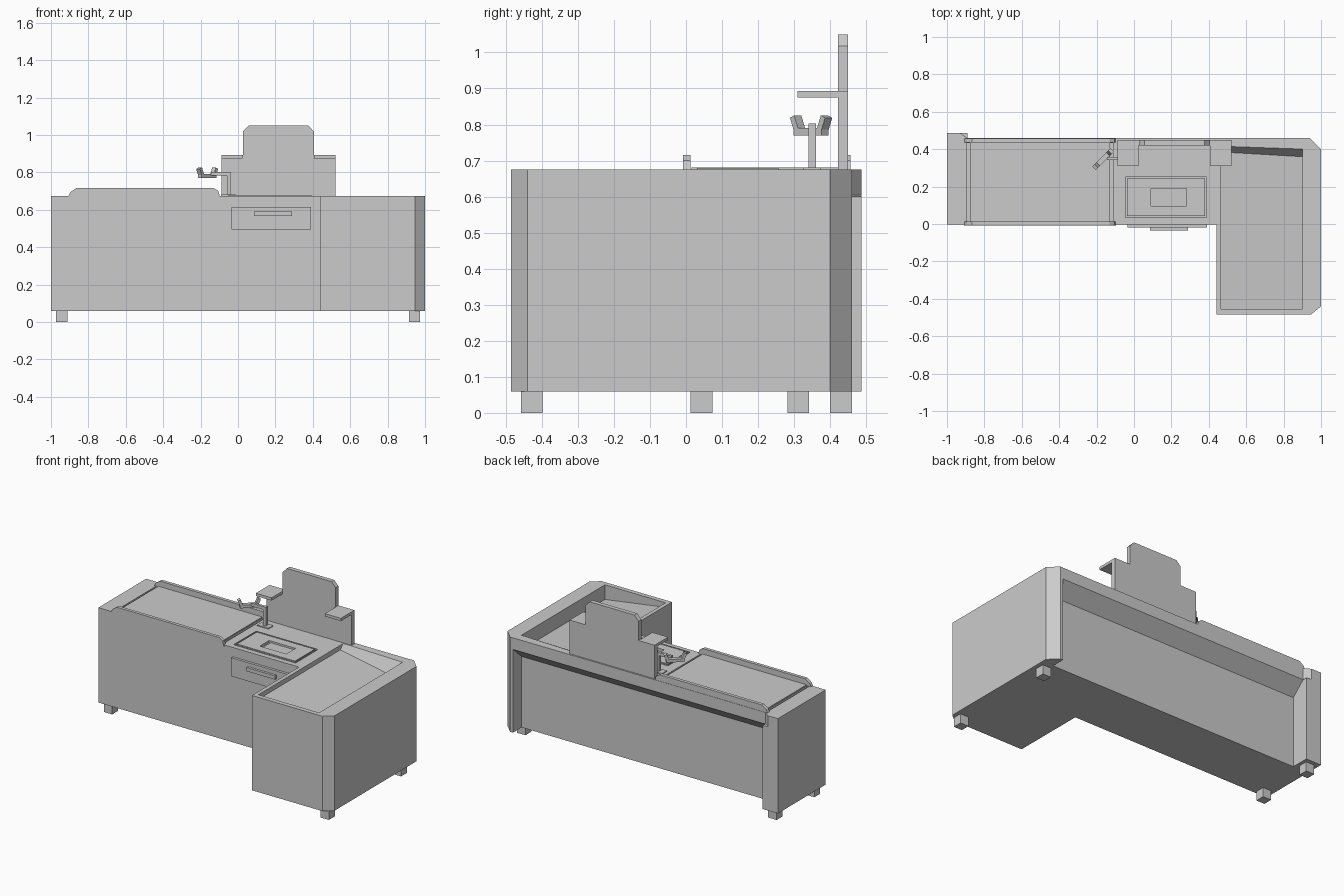
import bpy, bmesh, math
from mathutils import Matrix, Vector

if "Cube" in bpy.data.objects:
    bpy.data.objects.remove(bpy.data.objects["Cube"], do_unlink=True)

GREY = bpy.data.materials.new("light grey")
GREY.use_nodes = True
GREY.diffuse_color = (0.6, 0.6, 0.6, 1)
GREY.node_tree.nodes["Principled BSDF"].inputs["Base Color"].default_value = (0.6, 0.6, 0.6, 1)


def finish(name, bm):
    bmesh.ops.remove_doubles(bm, verts=bm.verts, dist=0.0001)
    bmesh.ops.recalc_face_normals(bm, faces=bm.faces)
    mesh = bpy.data.meshes.new(name)
    bm.to_mesh(mesh)
    bm.free()
    mesh.materials.append(GREY)
    obj = bpy.data.objects.new(name, mesh)
    bpy.context.collection.objects.link(obj)
    return obj


def box(name, x, y, z, turn=None):
    """Box between limits; turn is an optional matrix applied afterwards."""
    bm = bmesh.new()
    size = Matrix.Diagonal((x[1] - x[0], y[1] - y[0], z[1] - z[0], 1))
    mid = Matrix.Translation((sum(x) / 2, sum(y) / 2, sum(z) / 2))
    bmesh.ops.create_cube(bm, size=1, matrix=(turn or Matrix()) @ mid @ size)
    return finish(name, bm)


def loft(name, rings):
    """Closed solid through rings of equal point count."""
    bm = bmesh.new()
    loops = [[bm.verts.new(p) for p in ring] for ring in rings]
    n = len(loops[0])
    for a, b in zip(loops, loops[1:]):
        for i in range(n):
            j = (i + 1) % n
            bm.faces.new((a[i], a[j], b[j], b[i]))
    bm.faces.new(loops[0][::-1])
    bm.faces.new(loops[-1])
    return finish(name, bm)


def plate(name, outline, y0, y1):
    """Upright plate with an x-z outline."""
    return loft(name, [[(x, y, z) for x, z in outline] for y in (y0, y1)])


def cut(target, cutter):
    cutter.hide_render = True
    mod = target.modifiers.new("cut", "BOOLEAN")
    mod.operation = "DIFFERENCE"
    mod.solver = "EXACT"
    mod.object = cutter
    bpy.context.view_layer.objects.active = target
    bpy.ops.object.modifier_apply(modifier=mod.name)
    bpy.data.objects.remove(cutter, do_unlink=True)


# L-shaped cabinet, with the back recessed below an overhanging ledge
TOP, BASE, FRONT = 0.675, 0.06, -0.003


def cabinet_ring(z, wall, column):
    outline = [(-1, FRONT), (0.44, FRONT), (0.44, -0.485), (0.945, -0.485), (1, -0.44),
               (1, 0.4), (0.94, 0.46), (0.92, 0.46), (0.92, wall), (-0.89, wall),
               (column, 0.487), (-1, 0.487)]
    return [(x, y, z) for x, y in outline]


cabinet = loft("cabinet", [cabinet_ring(BASE, 0.37, -0.89), cabinet_ring(0.52, 0.37, -0.89),
                           cabinet_ring(0.6, 0.459, -0.89), cabinet_ring(0.605, 0.459, -0.93),
                           cabinet_ring(TOP, 0.459, -0.93)])

# Bagging tray with a floor that falls outward
tray_top = [(0.465, -0.455), (0.9, -0.455), (0.9, 0.405), (0.465, 0.42)]
tray_floor = [(0.465, -0.455, 0.645), (0.9, -0.455, 0.58), (0.9, 0.36, 0.58), (0.465, 0.385, 0.645)]
cut(cabinet, loft("tray_cutter", [tray_floor, [(x, y, 0.645 + 0.04) for x, y in tray_top]]))

# Slots at both ends of the belt, and the scanner well
for x in (-0.885, -0.12):
    cut(cabinet, box("slot_cutter", (x - 0.008, x + 0.008), (0.014, 0.434), (0.66, 0.7)))
cut(cabinet, box("scanner_cutter", (-0.045, 0.387), (0.034, 0.252), (0.663, 0.7)))

# Belt and its raised side rails
box("conveyor_belt", (-0.875, -0.13), (0.015, 0.433), (0.67, 0.681))
rail = [(-0.91, TOP - 0.01), (-0.895, 0.695), (-0.865, 0.716), (-0.13, 0.716),
        (-0.105, 0.7), (-0.095, TOP - 0.01)]
plate("front_rail", rail, -0.008, 0.013)
plate("back_rail", rail, 0.435, 0.457)

# Scanner plate with a framed window
scanner = box("scanner_plate", (-0.037, 0.379), (0.042, 0.244), (0.655, 0.68))
cut(scanner, box("window_cutter", (0.09, 0.28), (0.095, 0.19), (0.664, 0.7)))
box("scanner_window", (0.1, 0.27), (0.105, 0.19), (0.66, 0.668))
for i, y in enumerate((0.03, 0.252)):
    box(f"scanner_frame_{i}", (-0.05, 0.392), (y, y + 0.005), (0.66, 0.68))
for i, x in enumerate((-0.05, 0.387)):
    box(f"scanner_side_{i}", (x, x + 0.005), (0.03, 0.257), (0.66, 0.68))

# Drawer and handle
box("drawer", (-0.035, 0.39), (-0.02, 0.01), (0.495, 0.615))
box("drawer_handle", (0.085, 0.29), (-0.036, -0.015), (0.566, 0.59))

# Stepped back panel and its two shelves
half = [(0.305, 0.66), (0.305, 0.893), (0.19, 0.893), (0.19, 1.018), (0.16, 1.05)]
outline = half + [(-x, z) for x, z in reversed(half)]
plate("back_panel", [(0.216 + x, z) for x, z in outline], 0.421, 0.449)
for side, x in (("right", (-0.089, 0.024)), ("left", (0.406, 0.521))):
    box(side + "_shelf", x, (0.31, 0.43), (0.875, 0.893))

# Card reader stand
box("stand_foot", (-0.09, -0.01), (0.325, 0.375), (0.67, 0.681))
box("stand_post", (-0.058, -0.038), (0.34, 0.36), (0.675, 0.803))
box("stand_arm", (-0.145, -0.04), (0.342, 0.358), (0.782, 0.802))
turn = Matrix.Translation((-0.165, 0.347, 0.78)) @ Matrix.Rotation(math.radians(45), 4, "Z")
box("reader_cradle", (-0.055, 0.055), (-0.014, 0.014), (-0.01, 0.01), turn)
for i, s in enumerate((-1, 1)):
    lean = turn @ Matrix.Translation((s * 0.045, 0, 0.005)) @ Matrix.Rotation(s * 0.4, 4, "Y")
    box(f"cradle_prong_{i}", (-0.009, 0.009), (-0.014, 0.014), (-0.005, 0.04), lean)

# Feet
for name, x, y in (("front_right", -0.942, 0.043), ("back_right", -0.942, 0.43),
                   ("front_left", 0.943, -0.428), ("back_left", 0.943, 0.311)):
    box(name + "_foot", (x - 0.03, x + 0.03), (y - 0.03, y + 0.03), (0, BASE + 0.005))
